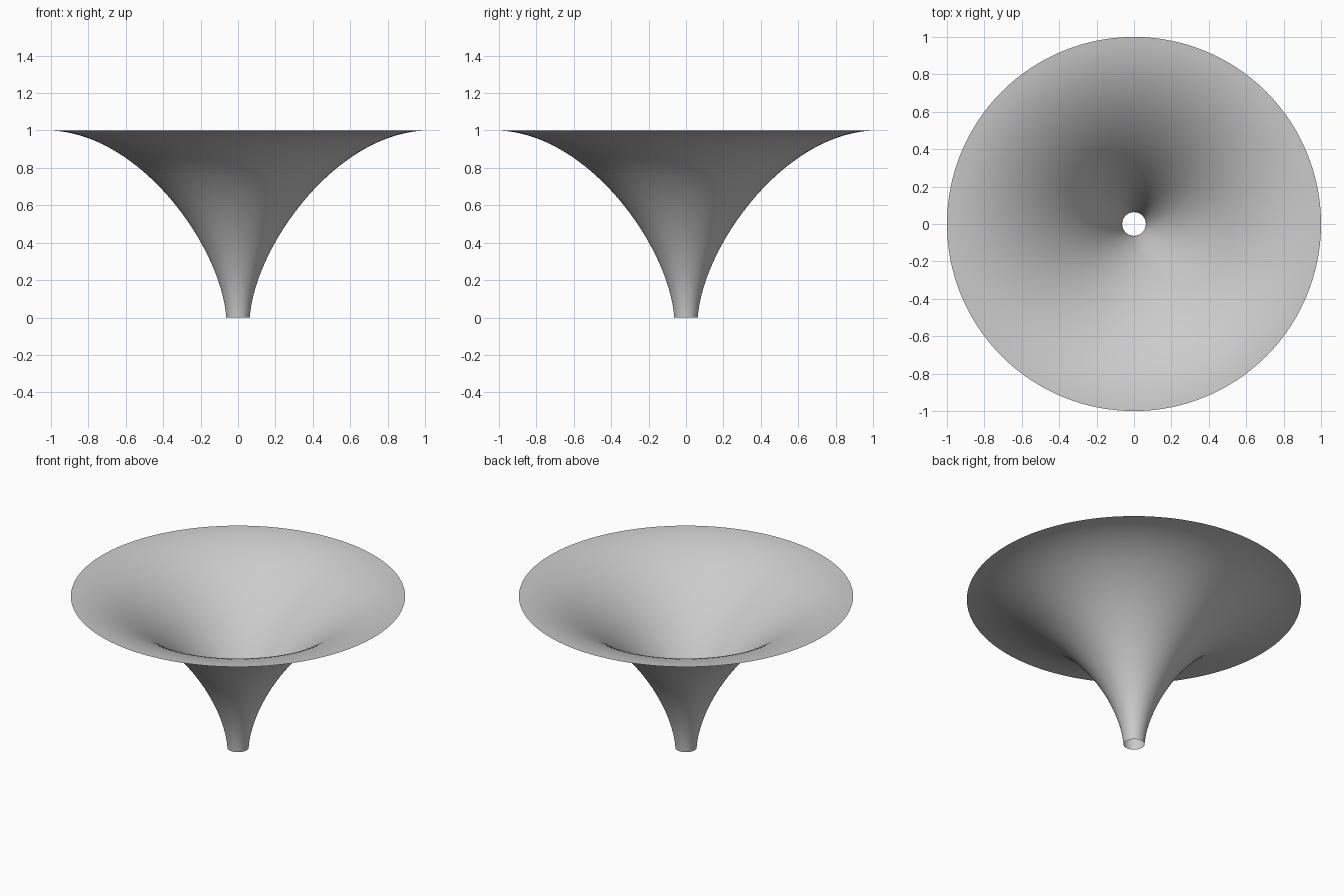
import bpy, bmesh, math
from mathutils import Vector
from mathutils.geometry import interpolate_bezier

cube = bpy.data.objects.get("Cube")
if cube:
    bpy.data.objects.remove(cube)

# Single flat colour
grey = bpy.data.materials.new("light grey")
grey.use_nodes = True
colour = (0.6, 0.6, 0.6, 1)
grey.diffuse_color = colour
grey.node_tree.nodes["Principled BSDF"].inputs["Base Color"].default_value = colour

# Flared profile from the narrow spout to the flat rim
profile = interpolate_bezier(Vector((0.063, 0, 0)), Vector((0.09, 0, 0.38)),
                             Vector((0.52, 0, 0.98)), Vector((1, 0, 1)), 40)

# Thin open funnel, spun around the vertical axis
bm = bmesh.new()
verts = [bm.verts.new(p) for p in profile]
edges = [bm.edges.new(pair) for pair in zip(verts, verts[1:])]
bmesh.ops.spin(bm, geom=verts + edges, cent=(0, 0, 0), axis=(0, 0, 1),
               angle=math.tau, steps=128, use_merge=True)
bmesh.ops.remove_doubles(bm, verts=bm.verts, dist=0.0001)
bmesh.ops.recalc_face_normals(bm, faces=bm.faces)

# Inside of the bowl is the front of the surface
bm.normal_update()
if sum(f.normal.z for f in bm.faces) < 0:
    bmesh.ops.reverse_faces(bm, faces=bm.faces)
for face in bm.faces:
    face.smooth = True

mesh = bpy.data.meshes.new("funnel")
bm.to_mesh(mesh)
bm.free()
mesh.materials.append(grey)
funnel = bpy.data.objects.new("funnel", mesh)
bpy.context.collection.objects.link(funnel)
